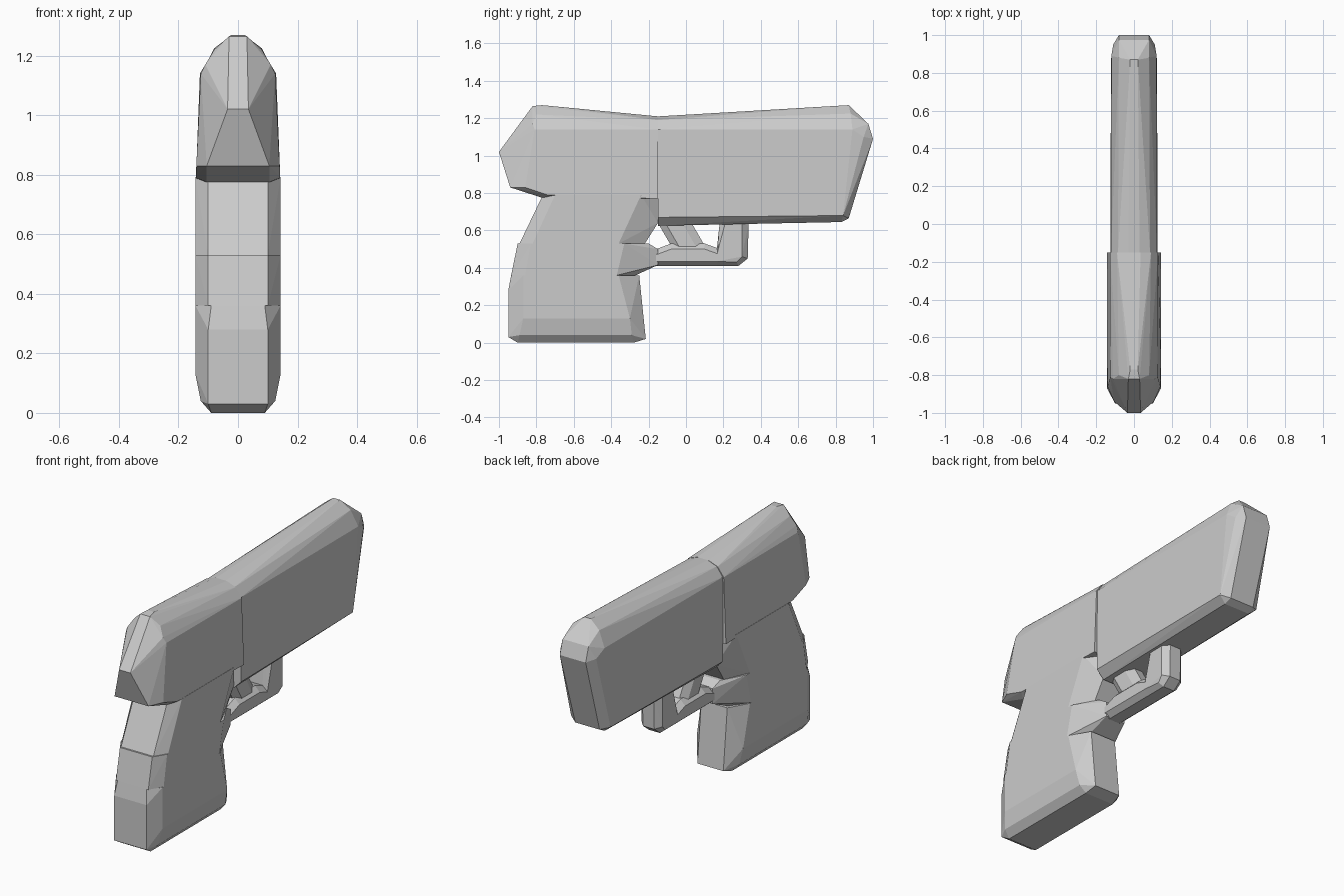
import bpy, bmesh


def hull(name, points):
    """Convex flat-faced part from (half_width, y, z) points mirrored over x."""
    bm = bmesh.new()
    for w, y, z in points:
        for s in ((-1, 1) if w else (1,)):
            bm.verts.new((s * w, y, z))
    res = bmesh.ops.convex_hull(bm, input=bm.verts[:])
    junk = {g for g in res["geom_interior"] + res["geom_unused"]
            if isinstance(g, bmesh.types.BMVert)}
    bmesh.ops.delete(bm, geom=list(junk), context='VERTS')
    bmesh.ops.dissolve_limit(bm, angle_limit=0.03, verts=bm.verts[:], edges=bm.edges[:])
    bmesh.ops.recalc_face_normals(bm, faces=bm.faces[:])
    me = bpy.data.meshes.new(name)
    bm.to_mesh(me)
    bm.free()
    ob = bpy.data.objects.new(name, me)
    bpy.context.collection.objects.link(ob)
    return ob


# Rear upper body, tapering to a blunt nose
hull("rear_body", [
    (0.035, -1.0, 1.02), (0.105, -0.94, 0.83), (0.11, -0.82, 1.17),
    (0.03, -0.82, 1.265), (0.02, -0.77, 1.27), (0.08, -0.80, 1.22),
    (0.14, -0.86, 0.83), (0.105, -0.77, 0.775), (0.142, -0.74, 0.79), (0.125, -0.81, 1.14),
    (0.142, -0.15, 0.77), (0.128, -0.15, 1.14), (0.09, -0.15, 1.19), (0.035, -0.15, 1.21),
])

# Front upper body with a chamfered end
hull("front_body", [
    (0.08, -0.15, 0.625), (0.125, -0.15, 0.67), (0.122, -0.15, 1.14),
    (0.085, -0.15, 1.19), (0.03, -0.15, 1.21),
    (0.08, 0.83, 0.645), (0.075, 0.87, 0.665), (0.122, 0.84, 0.68),
    (0.12, 0.89, 1.14), (0.08, 0.88, 1.225), (0.02, 0.87, 1.27),
    (0.08, 1.0, 1.09), (0.08, 0.975, 1.17), (0.11, 0.95, 1.10),
])

# Grip, in three stacked sections
hull("grip_upper", [
    (0.10, -0.765, 0.79), (0.10, -0.89, 0.53), (0.143, -0.70, 0.79), (0.143, -0.82, 0.53),
    (0.143, -0.24, 0.79), (0.143, -0.36, 0.53), (0.08, -0.15, 0.79),
    (0.08, -0.15, 0.64), (0.08, -0.22, 0.53),
])
hull("grip_middle", [
    (0.10, -0.90, 0.53), (0.10, -0.935, 0.36), (0.143, -0.83, 0.53), (0.143, -0.86, 0.36),
    (0.143, -0.33, 0.53), (0.143, -0.37, 0.36), (0.07, -0.20, 0.53),
    (0.06, -0.15, 0.50), (0.06, -0.15, 0.415), (0.07, -0.27, 0.36),
])
hull("grip_lower", [
    (0.09, -0.935, 0.36), (0.10, -0.95, 0.28), (0.10, -0.95, 0.03), (0.09, -0.90, 0.0),
    (0.143, -0.87, 0.36), (0.143, -0.87, 0.13), (0.125, -0.89, 0.04),
    (0.143, -0.36, 0.36), (0.143, -0.30, 0.13), (0.125, -0.29, 0.04),
    (0.08, -0.25, 0.36), (0.08, -0.215, 0.02), (0.09, -0.28, 0.0),
])

# Guard bar, guard front post and trigger
hull("guard_bar", [
    (w, y, z) for y, top in ((-0.16, 0.50), (-0.08, 0.53), (0.10, 0.53), (0.17, 0.505))
    for w, z in ((0.035, 0.41), (0.065, 0.435), (0.065, top - 0.03), (0.035, top))
])
hull("guard_post", [
    (0.035, 0.18, 0.64), (0.065, 0.21, 0.64), (0.065, 0.30, 0.64), (0.035, 0.335, 0.64),
    (0.035, 0.165, 0.50), (0.065, 0.17, 0.49), (0.065, 0.165, 0.435), (0.035, 0.165, 0.41),
    (0.065, 0.30, 0.46), (0.035, 0.33, 0.45), (0.035, 0.28, 0.41), (0.06, 0.27, 0.43),
])
hull("trigger", [
    (w, y + dy, z) for y, z in ((-0.15, 0.64), (-0.075, 0.51))
    for w, dy in ((0.025, 0), (0.05, 0.04), (0.05, 0.13), (0.025, 0.18))
])
